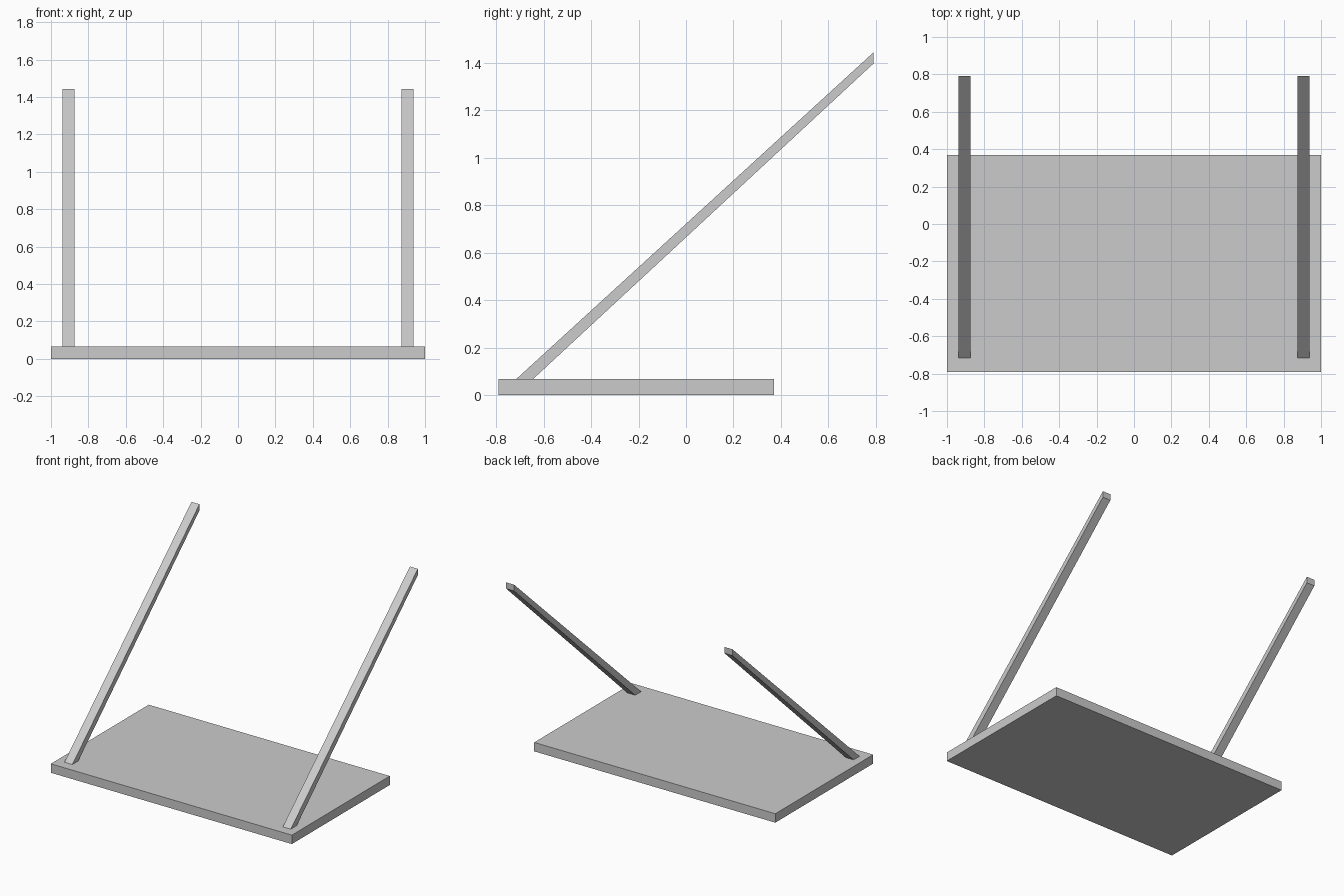
import bpy
import bmesh

cube = bpy.data.objects.get("Cube")
if cube:
    bpy.data.objects.remove(cube, do_unlink=True)

GREY = (0.6, 0.6, 0.6, 1.0)
grey = bpy.data.materials.new("plain_grey")
grey.use_nodes = True
grey.diffuse_color = GREY
grey.node_tree.nodes["Principled BSDF"].inputs["Base Color"].default_value = GREY


def extrude_profile(name, profile, x_min, x_max):
    """Extrude a closed (y, z) side profile along x into a solid."""
    bm = bmesh.new()
    face = bm.faces.new([bm.verts.new((x_min, y, z)) for y, z in profile])
    result = bmesh.ops.extrude_face_region(bm, geom=[face])
    moved = [v for v in result["geom"] if isinstance(v, bmesh.types.BMVert)]
    bmesh.ops.translate(bm, verts=moved, vec=(x_max - x_min, 0, 0))
    bmesh.ops.recalc_face_normals(bm, faces=bm.faces)
    mesh = bpy.data.meshes.new(name)
    bm.to_mesh(mesh)
    bm.free()
    mesh.materials.append(grey)
    obj = bpy.data.objects.new(name, mesh)
    bpy.context.collection.objects.link(obj)
    return obj


TOP = 0.067      # upper surface of the base
FRONT = -0.79
BACK = 0.79

# Flat base board
extrude_profile("base_board",
                [(FRONT, 0), (0.37, 0), (0.37, TOP), (FRONT, TOP)], -1, 1)

# Slanted posts: cut flat at the foot and upright at the tip
post_profile = [(-0.716, TOP), (-0.645, TOP), (BACK, 1.397), (BACK, 1.444)]
for side, centre in (("left", 0.906), ("right", -0.906)):
    extrude_profile(side + "_slanted_post", post_profile,
                    centre - 0.033, centre + 0.033)
